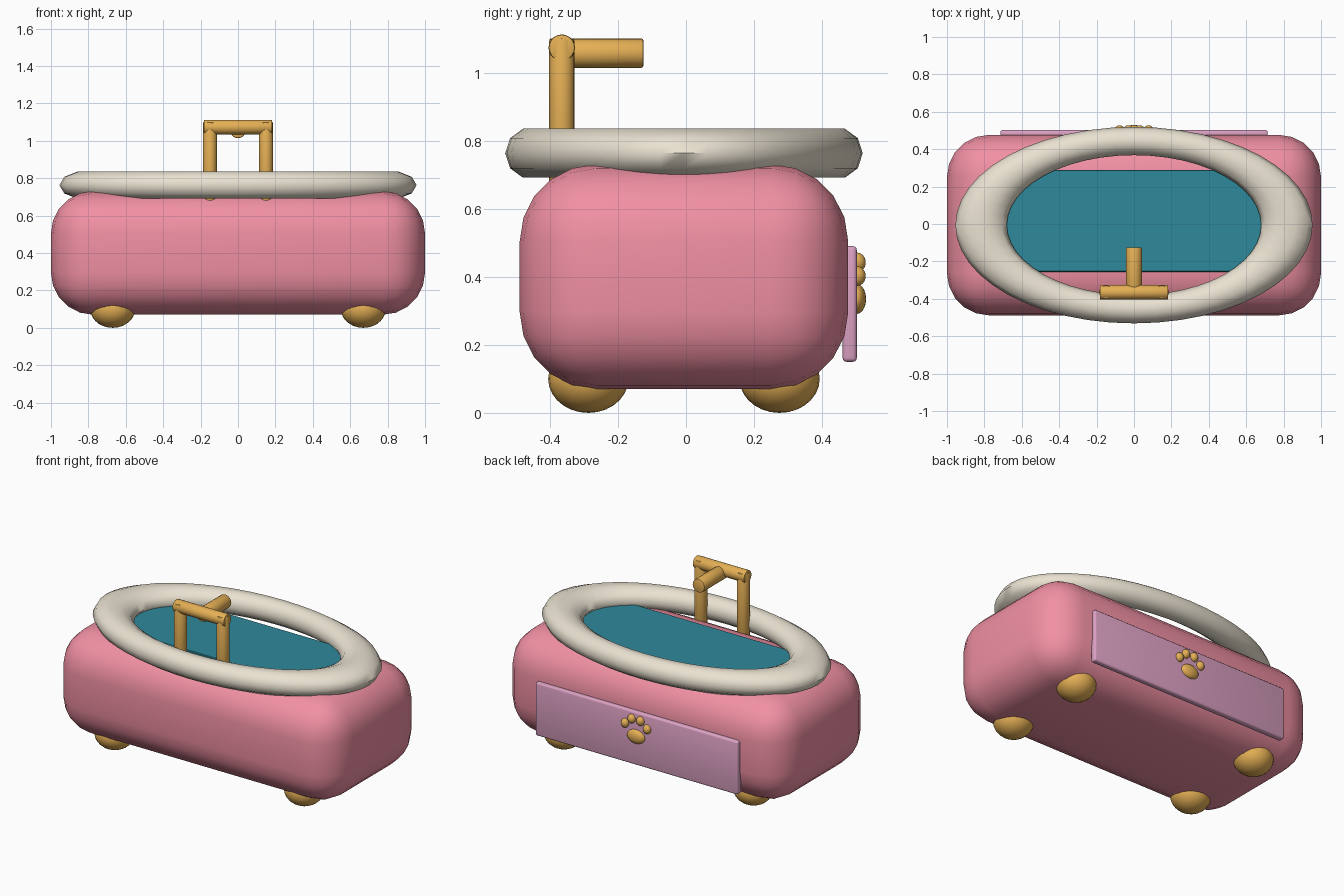
import bpy, math

if "Cube" in bpy.data.objects:
    bpy.data.objects.remove(bpy.data.objects["Cube"])

CY = -0.006  # depth offset of the tub centre


def material(name, rgb):
    m = bpy.data.materials.new(name)
    m.diffuse_color = (*rgb, 1)
    m.use_nodes = True
    m.node_tree.nodes["Principled BSDF"].inputs["Base Color"].default_value = m.diffuse_color
    return m


PINK = material("pink", (0.88, 0.28, 0.37))
CREAM = material("cream", (0.82, 0.76, 0.64))
TEAL = material("teal", (0.027, 0.25, 0.33))
GOLD = material("gold", (0.78, 0.43, 0.09))
LILAC = material("lilac", (0.72, 0.36, 0.55))


def finish(name, mat, bevel=0, segments=2, angle=35):
    ob = bpy.context.object
    ob.name = name
    ob.data.materials.append(mat)
    bpy.ops.object.transform_apply(location=False, rotation=True, scale=True)
    if bevel:
        mod = ob.modifiers.new("bevel", 'BEVEL')
        mod.width = bevel
        mod.segments = segments
        mod.limit_method = 'ANGLE'
        bpy.ops.object.modifier_apply(modifier=mod.name)
    bpy.ops.object.shade_smooth_by_angle(angle=math.radians(angle))
    return ob


def box(name, mat, center, size, bevel, segments=2):
    bpy.ops.mesh.primitive_cube_add(size=1, location=center)
    bpy.context.object.scale = size
    return finish(name, mat, bevel, segments)


def ellipsoid(name, mat, center, radii):
    bpy.ops.mesh.primitive_uv_sphere_add(segments=24, ring_count=14, location=center)
    bpy.context.object.scale = radii
    return finish(name, mat)


def pipe(name, mat, center, radius, length, rotation=(0, 0, 0)):
    bpy.ops.mesh.primitive_cylinder_add(vertices=20, radius=radius, depth=length,
                                        location=center, rotation=rotation)
    return finish(name, mat, 0.006, 2)


# Rounded tub body
box("tub_body", PINK, (0, CY, 0.40), (2.0, 0.965, 0.66), 0.225, 5)

# Oval rim, a squashed ring
bpy.ops.mesh.primitive_torus_add(major_segments=48, minor_segments=10,
                                 major_radius=0.8175, minor_radius=0.1375,
                                 location=(0, CY, 0.763))
bpy.context.object.scale = (1, 0.55, 0.55)
finish("rim", CREAM, angle=60)

# Water slab inside the rim
box("water", TEAL, (0, 0.017, 0.715), (1.44, 0.545, 0.06), 0.004, 1)

# Feet
for sx, side in ((-1, "left"), (1, "right")):
    for sy, end in ((-1, "front"), (1, "back")):
        ellipsoid(f"{end}_{side}_foot", GOLD,
                  (sx * 0.67, CY + sy * 0.281, 0.10), (0.12, 0.118, 0.10))

# Faucet: two posts, a crossbar and a spout
for sx, side in ((-1, "left"), (1, "right")):
    pipe(f"faucet_post_{side}", GOLD, (sx * 0.15, -0.365, 0.885), 0.037, 0.43)
pipe("faucet_crossbar", GOLD, (0, -0.365, 1.073), 0.039, 0.365, (0, math.pi / 2, 0))
pipe("faucet_spout", GOLD, (0, -0.245, 1.057), 0.043, 0.24, (math.pi / 2, 0, 0))

# Drawer panel on the back
box("drawer_panel", LILAC, (0, 0.481, 0.32), (1.43, 0.042, 0.34), 0.012, 3)

# Paw shaped handle
ellipsoid("paw_pad", GOLD, (0, 0.502, 0.335), (0.062, 0.027, 0.044))
for i, (x, z) in enumerate(((-0.078, 0.402), (-0.031, 0.442), (0.031, 0.442), (0.078, 0.402))):
    ellipsoid(f"paw_toe_{i + 1}", GOLD, (x, 0.502, z), (0.026, 0.026, 0.029))
